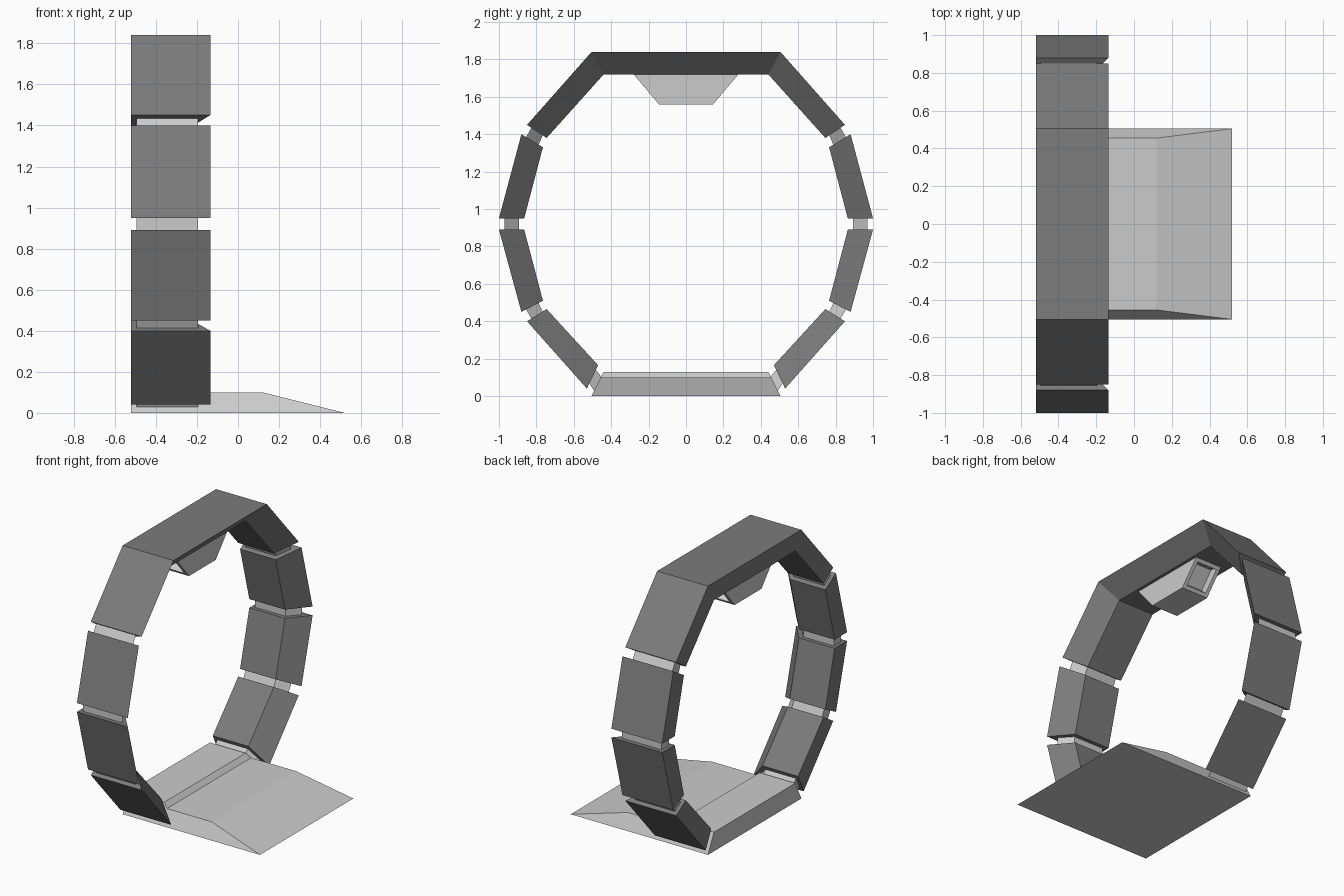
import bpy, bmesh

if "Cube" in bpy.data.objects:
    bpy.data.objects.remove(bpy.data.objects["Cube"])

# Dark grey for the ring armour
dark = bpy.data.materials.new("dark_grey")
dark.diffuse_color = (0.2, 0.2, 0.2, 1)
dark.use_nodes = True
dark.node_tree.nodes["Principled BSDF"].inputs["Base Color"].default_value = dark.diffuse_color

RING_X = (-0.52, -0.135, -0.25)     # back, front at outer edge, front at inner edge
LINK_X = (-0.495, -0.195, -0.265)


def loft(name, rings, mat=None):
    """Skin a list of equal-length point loops and cap both ends."""
    bm = bmesh.new()
    loops = [[bm.verts.new(p) for p in r] for r in rings]
    n = len(loops[0])
    for a, b in zip(loops, loops[1:]):
        for i in range(n):
            j = (i + 1) % n
            bm.faces.new((a[i], a[j], b[j], b[i]))
    caps = [bm.faces.new(loops[0]), bm.faces.new(loops[-1])]
    bmesh.ops.recalc_face_normals(bm, faces=bm.faces)
    me = bpy.data.meshes.new(name)
    ob = bpy.data.objects.new(name, me)
    bpy.context.collection.objects.link(ob)
    if mat:
        me.materials.append(mat)
    return bm, me, caps


def finish(part):
    bm, me, _ = part
    bm.to_mesh(me)
    bm.free()


def section(station, xs, s=1):
    """Cross-section at a station (outer y, z, inner y, z); s mirrors in y."""
    oy, oz, iy, iz = station
    back, xo, xi = xs
    return [(back, s * oy, oz), (xo, s * oy, oz), (xi, s * iy, iz), (back, s * iy, iz)]


def shrink(station, a=0.22, b=0.8):
    oy, oz, iy, iz = station
    return (oy + (iy - oy) * a, oz + (iz - oz) * a,
            oy + (iy - oy) * b, oz + (iz - oz) * b)


# Stations down one side of the ring
top_corner = (0.505, 1.84, 0.44, 1.72)
top_end = (0.85, 1.45, 0.745, 1.38)
segments = [
    ((0.88, 1.40, 0.765, 1.33), (1.0, 0.95, 0.865, 0.95)),
    ((1.0, 0.89, 0.865, 0.89), (0.88, 0.45, 0.765, 0.51)),
    ((0.85, 0.40, 0.745, 0.465), (0.53, 0.04, 0.47, 0.165)),
]
base_end = (0.505, 0.0, 0.44, 0.13)

# Top arch, one bent piece
finish(loft("top_arch", [section(top_end, RING_X, -1), section(top_corner, RING_X, -1),
                         section(top_corner, RING_X), section(top_end, RING_X)], dark))

# Side segments and the recessed links between them
for side, s in (("left", -1), ("right", 1)):
    prev = top_end
    for i, (a, b) in enumerate(segments + [(base_end, None)]):
        finish(loft(f"{side}_link_{i + 1}", [section(shrink(prev), LINK_X, s),
                                             section(shrink(a), LINK_X, s)]))
        if b:
            finish(loft(f"{side}_segment_{i + 1}",
                        [section(a, RING_X, s), section(b, RING_X, s)], dark))
            prev = b

# Base ramp with sloping sides
profile = [(-0.52, 0), (-0.52, 0.13), (-0.25, 0.13), (-0.22, 0.10), (0.12, 0.10), (0.52, 0)]
finish(loft("base_ramp", [[(x, s * (0.505 - 0.5 * z), z) for x, z in profile] for s in (-1, 1)]))

# Hanging sensor block under the arch, ends recessed
block = loft("hanging_block", [[(-0.47, s * 0.28, 1.72), (-0.27, s * 0.28, 1.72),
                                (-0.27, s * 0.145, 1.56), (-0.47, s * 0.145, 1.56)]
                               for s in (-1, 1)])
bmesh.ops.inset_individual(block[0], faces=block[2], thickness=0.035, depth=0)
bmesh.ops.inset_individual(block[0], faces=block[2], thickness=0.001, depth=-0.05)
finish(block)
